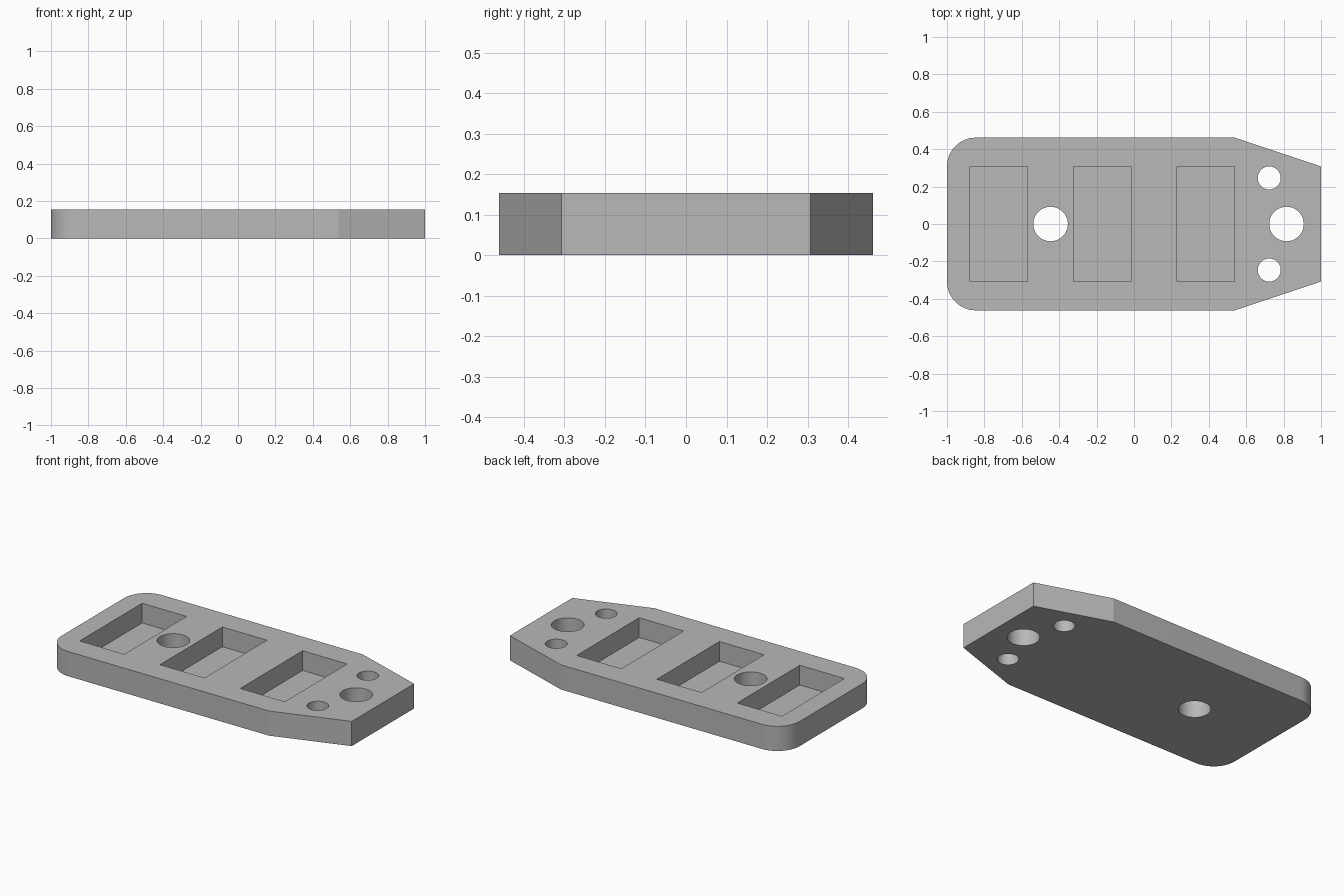
import bpy, bmesh
from math import sin, cos, pi, radians

if "Cube" in bpy.data.objects:
    bpy.data.objects.remove(bpy.data.objects["Cube"], do_unlink=True)

U = 2 / 13  # plate thickness, also the layout module


def prism(name, outline, z0, z1):
    """Extrude a counter-clockwise outline, given in modules from the left end."""
    bm = bmesh.new()
    verts = [bm.verts.new(((x - 6.5) * U, y * U, z0 * U)) for x, y in outline]
    base = bm.faces.new(verts)
    geom = bmesh.ops.extrude_face_region(bm, geom=[base])["geom"]
    top = [v for v in geom if isinstance(v, bmesh.types.BMVert)]
    bmesh.ops.translate(bm, verts=top, vec=(0, 0, (z1 - z0) * U))
    bmesh.ops.recalc_face_normals(bm, faces=bm.faces[:])
    mesh = bpy.data.meshes.new(name)
    bm.to_mesh(mesh)
    bm.free()
    obj = bpy.data.objects.new(name, mesh)
    bpy.context.collection.objects.link(obj)
    return obj


def arc(cx, cy, r, start, sweep, steps):
    return [(cx + r * cos(start + sweep * i / steps),
             cy + r * sin(start + sweep * i / steps)) for i in range(steps + 1)]


# Plate: rounded left end, tapered right end
outline = [(10, -3), (13, -2), (13, 2), (10, 3)]
outline += arc(1, 2, 1, pi / 2, pi / 2, 16) + arc(1, -2, 1, pi, pi / 2, 16)
plate = prism("plate", outline, 0, 1)

# Rectangular pockets
cutters = []
for x in (0.8, 4.4, 8.0):
    cutters.append(prism("pocket_cutter",
                         [(x, -2), (x + 2, -2), (x + 2, 2), (x, 2)], 0.2, 1.5))

# Through holes
for x, y, r in ((3.6, 0, 0.6), (11.8, 0, 0.6), (11.2, 1.6, 0.4), (11.2, -1.6, 0.4)):
    cutters.append(prism("hole_cutter", arc(x, y, r, 0, 2 * pi, 64)[:-1], -0.5, 1.5))

bpy.context.view_layer.objects.active = plate
plate.select_set(True)
for cutter in cutters:
    mod = plate.modifiers.new("cut", "BOOLEAN")
    mod.operation = "DIFFERENCE"
    mod.solver = "EXACT"
    mod.object = cutter
    bpy.ops.object.modifier_apply(modifier=mod.name)
    bpy.data.objects.remove(cutter, do_unlink=True)

# Plain grey finish
grey = bpy.data.materials.new("plain grey")
grey.use_nodes = True
colour = (0.48, 0.48, 0.48, 1)
grey.diffuse_color = colour
grey.node_tree.nodes["Principled BSDF"].inputs["Base Color"].default_value = colour
plate.data.materials.clear()
plate.data.materials.append(grey)

bpy.ops.object.shade_smooth_by_angle(angle=radians(15))
